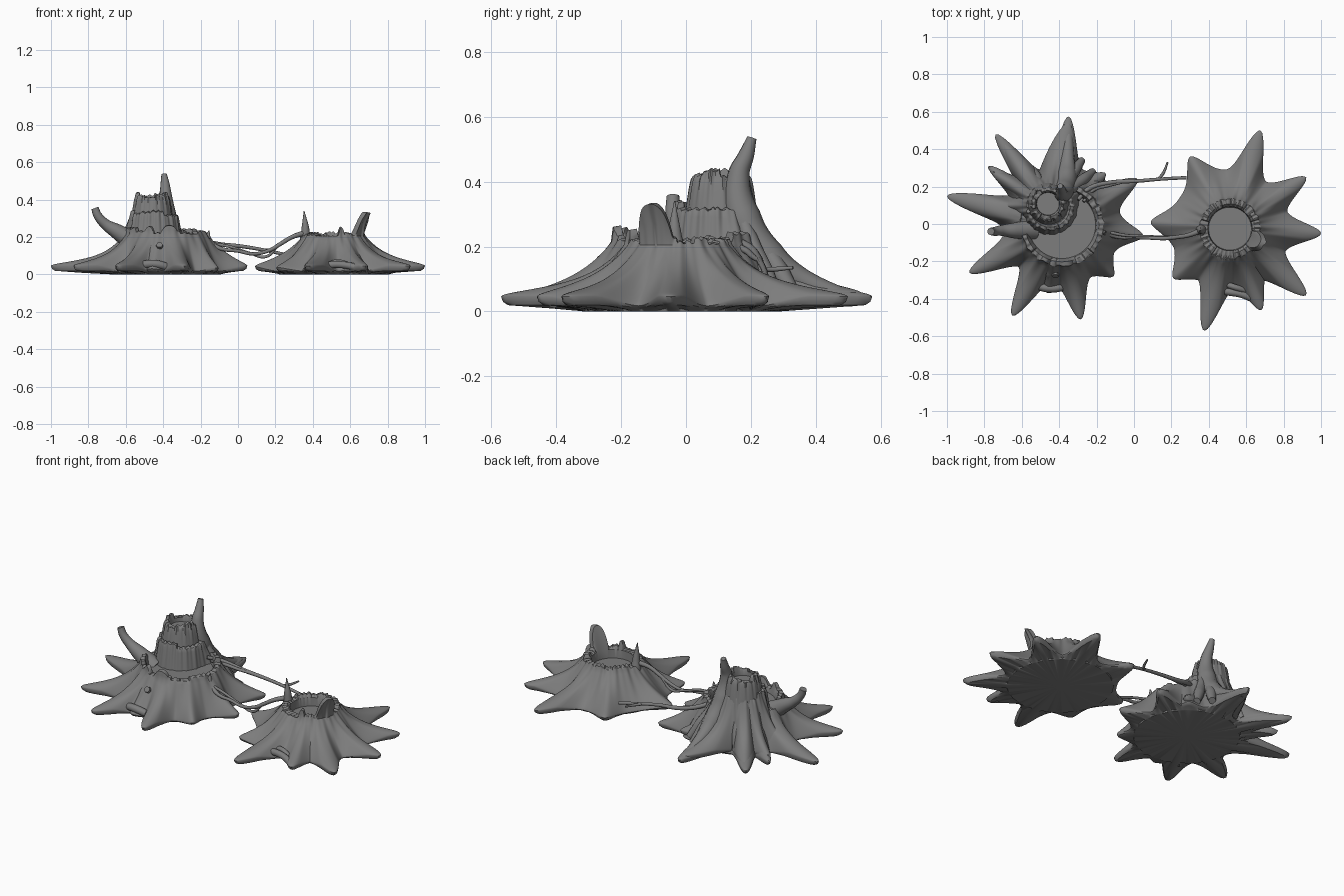
import bpy, bmesh, math, random
from math import sin, cos, pi, exp, sqrt, atan2, hypot, radians

random.seed(4)

# Dark grey wood
wood = bpy.data.materials.new("dark_wood")
wood.diffuse_color = (0.205, 0.205, 0.205, 1)


def finish(obj, angle=38):
    obj.data.materials.clear()
    obj.data.materials.append(wood)
    bpy.ops.object.select_all(action='DESELECT')
    obj.select_set(True)
    bpy.context.view_layer.objects.active = obj
    bpy.ops.object.shade_smooth_by_angle(angle=radians(angle))


def stump(name, centre, rim, wall, top, floor, valley, roots, peaks=(), base=0.0,
          falloff=0.105, jag=0.035, sectors=26, segs=288):
    """Hollow broken trunk flaring into radial roots. roots: tip x, tip y, half width in degrees."""
    cx, cy = centre
    arms = [(atan2(y - cy, x - cx), hypot(x - cx, y - cy), radians(w)) for x, y, w in roots]
    heights = [random.choice((0, 0.25, 0.5, 0.8, 1)) * jag for _ in range(sectors)]
    rings = []
    for j in range(segs):
        a = 2 * pi * j / segs
        reach = valley
        for ra, length, w in arms:
            d = abs((a - ra + pi) % (2 * pi) - pi)
            u = (sqrt(d * d + 0.0036) - 0.06) / w
            if u < 1:
                reach = max(reach, valley + (length - valley) * (1 - u) ** 3)
        out = min(1, (reach - valley) / 0.12)
        lip = 0.016 + 0.030 * out
        edge = base + lip
        bark = 0.003 * sin(17 * a + 1) + 0.002 * sin(31 * a + cx)
        k = (reach - rim) / falloff
        col = []
        # broken rim, from inner floor over the edge
        lift = heights[int(j * sectors / segs)] + 0.004 * sin(j * 0.8)
        lean = 0
        for pa, ph, pw, pl in peaks:
            d = abs((a - radians(pa) + pi) % (2 * pi) - pi) / radians(pw)
            if d < 1:
                lift = max(lift, ph * (1 - d ** 2.5))
                lean = max(lean, pl * (1 - d ** 2.5))
        inner = rim - wall
        col.append((inner * 0.97, floor))
        col.append((inner, top))
        col.append((inner + wall * 0.3 + lean, top + lift))
        col.append((rim - 0.006 + bark + lean, top + lift - 0.004))
        col.append((rim - 0.003 + bark + lean * 0.3, top + lift * 0.5))
        # flared body and rounded root tops
        n = 20
        for i in range(n + 1):
            s = 1 - (1 - i / n) ** 1.5
            g = (exp(-k * s) - exp(-k)) / (1 - exp(-k))
            z = edge + (top - edge) * g + 0.034 * (sqrt(1 - s) - (1 - s) ** 4)
            col.append((rim + (reach - rim) * s + bark * (1 - s), z))
        # underside of roots and flat foot
        col.append((reach - 0.006, base + lip * 0.65))
        col.append((reach - 0.022, base + lip * 0.42))
        col.append((max(valley * 0.97, reach - 0.15) - 0.01, base + lip * 0.2 * out))
        col.append((valley * 0.93, base))
        rings.append([(cx + r * cos(a), cy + r * sin(a), z) for r, z in col])
    bm = bmesh.new()
    grid = [[bm.verts.new(p) for p in col] for col in rings]
    mid_floor = bm.verts.new((cx, cy, floor))
    mid_foot = bm.verts.new((cx, cy, base))
    for j in range(segs):
        p, q = grid[j], grid[(j + 1) % segs]
        for i in range(len(p) - 1):
            bm.faces.new((p[i], p[i + 1], q[i + 1], q[i]))
        bm.faces.new((mid_floor, p[0], q[0]))
        bm.faces.new((mid_foot, q[-1], p[-1]))
    bmesh.ops.recalc_face_normals(bm, faces=bm.faces)
    me = bpy.data.meshes.new(name)
    bm.to_mesh(me)
    bm.free()
    obj = bpy.data.objects.new(name, me)
    bpy.context.collection.objects.link(obj)
    finish(obj)
    return obj


def limb(name, pts, sides=3):
    """Tapered branch through (x, y, z, radius) points."""
    cu = bpy.data.curves.new(name, 'CURVE')
    cu.dimensions = '3D'
    cu.bevel_depth = 1.0
    cu.bevel_resolution = sides
    cu.use_fill_caps = True
    cu.resolution_u = 8
    sp = cu.splines.new('BEZIER')
    sp.bezier_points.add(len(pts) - 1)
    for b, (x, y, z, r) in zip(sp.bezier_points, pts):
        b.co = (x, y, z)
        b.radius = r
        b.handle_left_type = b.handle_right_type = 'AUTO'
    obj = bpy.data.objects.new(name, cu)
    bpy.context.collection.objects.link(obj)
    bpy.ops.object.select_all(action='DESELECT')
    obj.select_set(True)
    bpy.context.view_layer.objects.active = obj
    bpy.ops.object.convert(target='MESH')
    finish(bpy.context.view_layer.objects.active, 50)


# Left stump, low wide tier
stump("left_stump", (-0.385, -0.005), 0.225, 0.04, 0.215, 0.19, 0.315,
      [(-0.35, 0.575, 18), (-0.74, 0.48, 15), (-0.78, 0.31, 12), (-1.0, 0.15, 18),
       (-0.88, -0.26, 20), (-0.65, -0.49, 20), (-0.46, -0.37, 28), (-0.285, -0.51, 20),
       (-0.11, -0.28, 20), (0.05, -0.065, 22), (0.02, 0.24, 20), (-0.17, 0.27, 18)],
      peaks=[(-85, 0.05, 14, 0), (-115, 0.045, 8, 0)])

# Left stump, tall rear tiers
stump("left_tower_lower", (-0.45, 0.09), 0.128, 0.03, 0.31, 0.30, 0.17,
      [(-0.35, 0.54, 50), (-0.70, 0.43, 32), (-0.76, 0.28, 28), (-0.15, 0.27, 40),
       (-0.75, 0.1, 32)],
      base=0.012, falloff=0.085, jag=0.03, sectors=11, segs=192)
stump("left_tower_upper", (-0.46, 0.108), 0.09, 0.028, 0.41, 0.385, 0.115, [],
      base=0.25, jag=0.028, sectors=9, segs=120)
limb("tower_back_spike", [(-0.35, 0.52, 0.035, 0.022), (-0.355, 0.36, 0.095, 0.036),
     (-0.36, 0.255, 0.165, 0.055), (-0.378, 0.175, 0.29, 0.056),
     (-0.387, 0.162, 0.42, 0.034), (-0.39, 0.185, 0.48, 0.025), (-0.395, 0.203, 0.535, 0.015)], 4)
limb("left_side_branch", [(-0.54, -0.03, 0.16, 0.06), (-0.64, -0.035, 0.225, 0.042),
     (-0.71, -0.035, 0.27, 0.028), (-0.75, -0.04, 0.315, 0.023), (-0.765, -0.04, 0.355, 0.02)], 4)

# Bark ridges down the back of the tower
for i, (x, y) in enumerate([(-0.22, 0.28), (-0.28, 0.34), (-0.45, 0.32), (-0.54, 0.29)]):
    dx, dy = x + 0.45, y - 0.09
    limb(f"bark_ridge_{i}", [(-0.45 + dx * f, 0.09 + dy * f, z, r) for f, z, r in
         ((0.40, 0.32, 0.014), (0.56, 0.22, 0.028), (0.8, 0.12, 0.03), (1.0, 0.04, 0.02))], 4)

# Right stump with its outward curling splinter
stump("right_stump", (0.513, -0.025), 0.165, 0.047, 0.205, 0.155, 0.315,
      [(0.675, 0.50, 22), (0.92, 0.25, 20), (1.0, -0.05, 23), (0.92, -0.38, 22),
       (0.68, -0.46, 20), (0.375, -0.57, 21), (0.21, -0.29, 26), (0.09, 0.01, 28),
       (0.30, 0.36, 27)],
      peaks=[(-25, 0.13, 21, 0.045), (-75, 0.05, 7, 0)], jag=0.022, sectors=20)

# Hanging vines between the stumps
limb("front_vine", [(0.37, -0.03, 0.225, 0.016), (0.29, -0.06, 0.20, 0.012),
     (0.23, -0.07, 0.165, 0.011), (0.17, -0.077, 0.13, 0.010), (0.08, -0.075, 0.11, 0.009),
     (0.0, -0.072, 0.125, 0.009), (-0.08, -0.07, 0.135, 0.010), (-0.17, -0.04, 0.17, 0.018)])
limb("front_vine_strand", [(0.21, -0.07, 0.15, 0.008), (0.15, -0.07, 0.095, 0.008),
     (0.06, -0.065, 0.115, 0.007), (-0.05, -0.06, 0.15, 0.008), (-0.15, -0.04, 0.165, 0.009)])
limb("back_vine", [(-0.30, 0.13, 0.23, 0.010), (-0.24, 0.19, 0.20, 0.013),
     (-0.12, 0.222, 0.165, 0.012), (0.02, 0.23, 0.15, 0.010), (0.14, 0.24, 0.13, 0.009),
     (0.28, 0.248, 0.10, 0.009)])
limb("back_vine_strand", [(-0.27, 0.12, 0.22, 0.008), (-0.22, 0.18, 0.19, 0.010),
     (-0.14, 0.205, 0.17, 0.009), (-0.04, 0.228, 0.155, 0.007)])
limb("back_vine_twig", [(0.13, 0.24, 0.13, 0.008), (0.155, 0.27, 0.13, 0.008),
     (0.18, 0.33, 0.135, 0.005)])

# Splintered knots where the vine is anchored
limb("right_knot_spike", [(0.36, -0.03, 0.18, 0.03), (0.36, -0.035, 0.25, 0.02),
     (0.353, -0.035, 0.34, 0.002)])
limb("left_knot_spike", [(-0.165, -0.04, 0.12, 0.032), (-0.163, -0.045, 0.18, 0.02),
     (-0.155, -0.045, 0.235, 0.003)])
for i in range(6):
    a = i * pi / 3
    limb(f"knot_splinter_{i}", [(-0.18, -0.04, 0.15, 0.014),
         (-0.18 + 0.035 * cos(a), -0.04 + 0.035 * sin(a), 0.19 + 0.02 * sin(i * 2), 0.003)], 1)

# Surface roots arching along the front of both stumps
limb("left_front_root", [(-0.57, -0.28, 0.02, 0.02), (-0.51, -0.33, 0.05, 0.022),
     (-0.44, -0.345, 0.055, 0.022), (-0.35, -0.33, 0.03, 0.02)])
limb("left_front_bulge", [(-0.45, -0.33, 0.03, 0.035), (-0.45, -0.25, 0.12, 0.035),
     (-0.45, -0.215, 0.20, 0.012)])
limb("left_front_twig", [(-0.42, -0.24, 0.13, 0.022), (-0.42, -0.28, 0.158, 0.018)], 1)
limb("right_front_root", [(0.42, -0.34, 0.025, 0.02), (0.49, -0.36, 0.05, 0.02),
     (0.57, -0.375, 0.05, 0.019), (0.66, -0.41, 0.03, 0.02)])
limb("right_front_root_strand", [(0.46, -0.31, 0.035, 0.016), (0.53, -0.335, 0.065, 0.016),
     (0.61, -0.36, 0.04, 0.016)])
